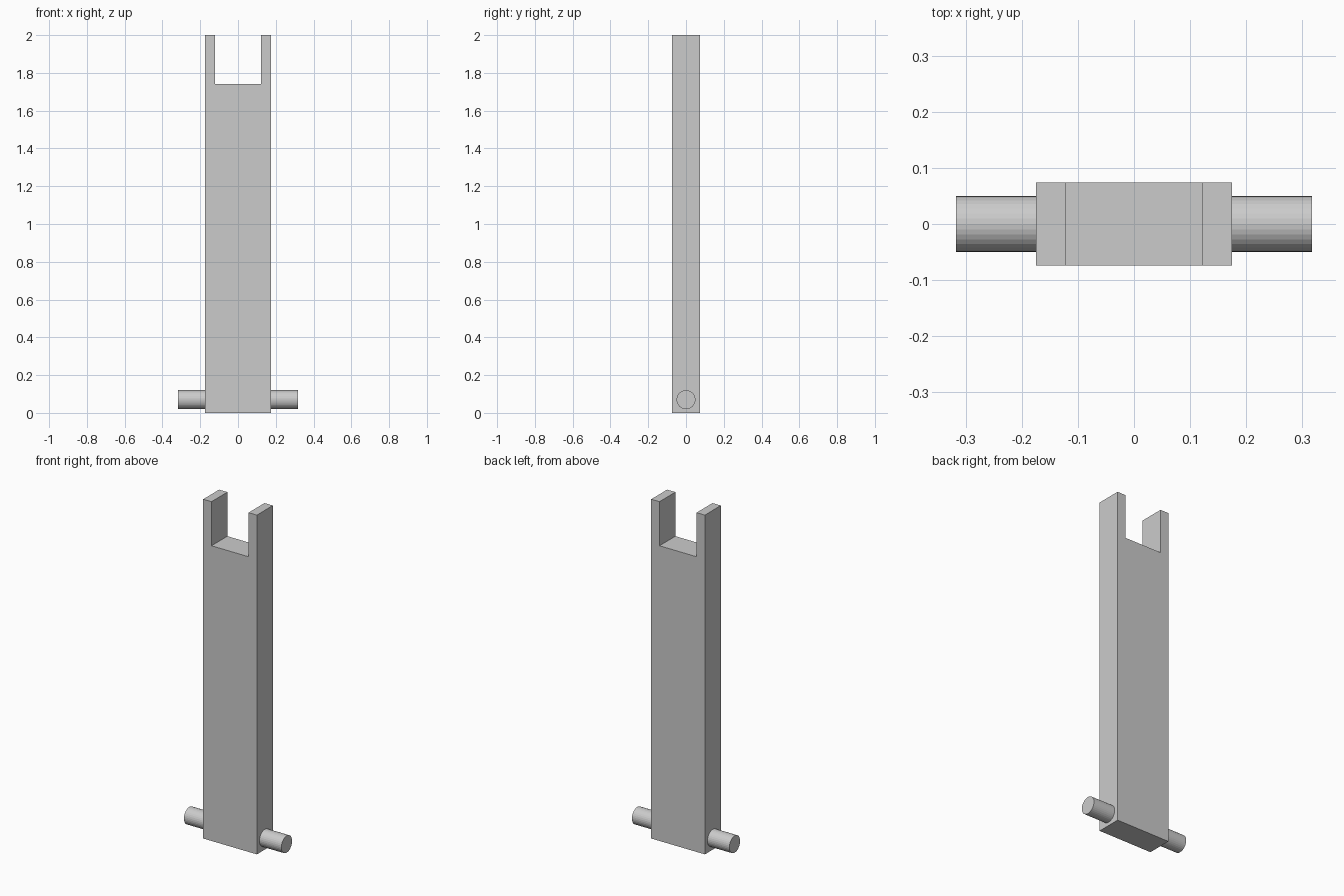
import bpy, bmesh, math

if "Cube" in bpy.data.objects:
    bpy.data.objects.remove(bpy.data.objects["Cube"])

WIDTH, DEPTH, HEIGHT = 0.35, 0.148, 2.0
SLOT_WIDTH, SLOT_FLOOR = 0.242, 1.74
PIN_RADIUS, PIN_LENGTH, PIN_HEIGHT = 0.05, 0.635, 0.07


def extruded_profile(name, points, depth):
    """Extrude an x/z outline along y, centred on y = 0."""
    bm = bmesh.new()
    face = bm.faces.new([bm.verts.new((x, -depth / 2, z)) for x, z in points])
    result = bmesh.ops.extrude_face_region(bm, geom=[face])
    verts = [g for g in result["geom"] if isinstance(g, bmesh.types.BMVert)]
    bmesh.ops.translate(bm, verts=verts, vec=(0, depth, 0))
    bmesh.ops.recalc_face_normals(bm, faces=bm.faces)
    mesh = bpy.data.meshes.new(name)
    bm.to_mesh(mesh)
    bm.free()
    obj = bpy.data.objects.new(name, mesh)
    bpy.context.collection.objects.link(obj)
    return obj


# Flat bar with a forked top: right half outline, mirrored to the left
half = [(WIDTH / 2, 0), (WIDTH / 2, HEIGHT),
        (SLOT_WIDTH / 2, HEIGHT), (SLOT_WIDTH / 2, SLOT_FLOOR)]
outline = half + [(-x, z) for x, z in reversed(half)]
extruded_profile("forked_bar", outline, DEPTH)

# Round pivot pin running through the foot of the bar
bpy.ops.mesh.primitive_cylinder_add(
    vertices=32, radius=PIN_RADIUS, depth=PIN_LENGTH,
    location=(0, 0, PIN_HEIGHT), rotation=(0, math.pi / 2, 0))
bpy.context.object.name = "pivot_pin"
